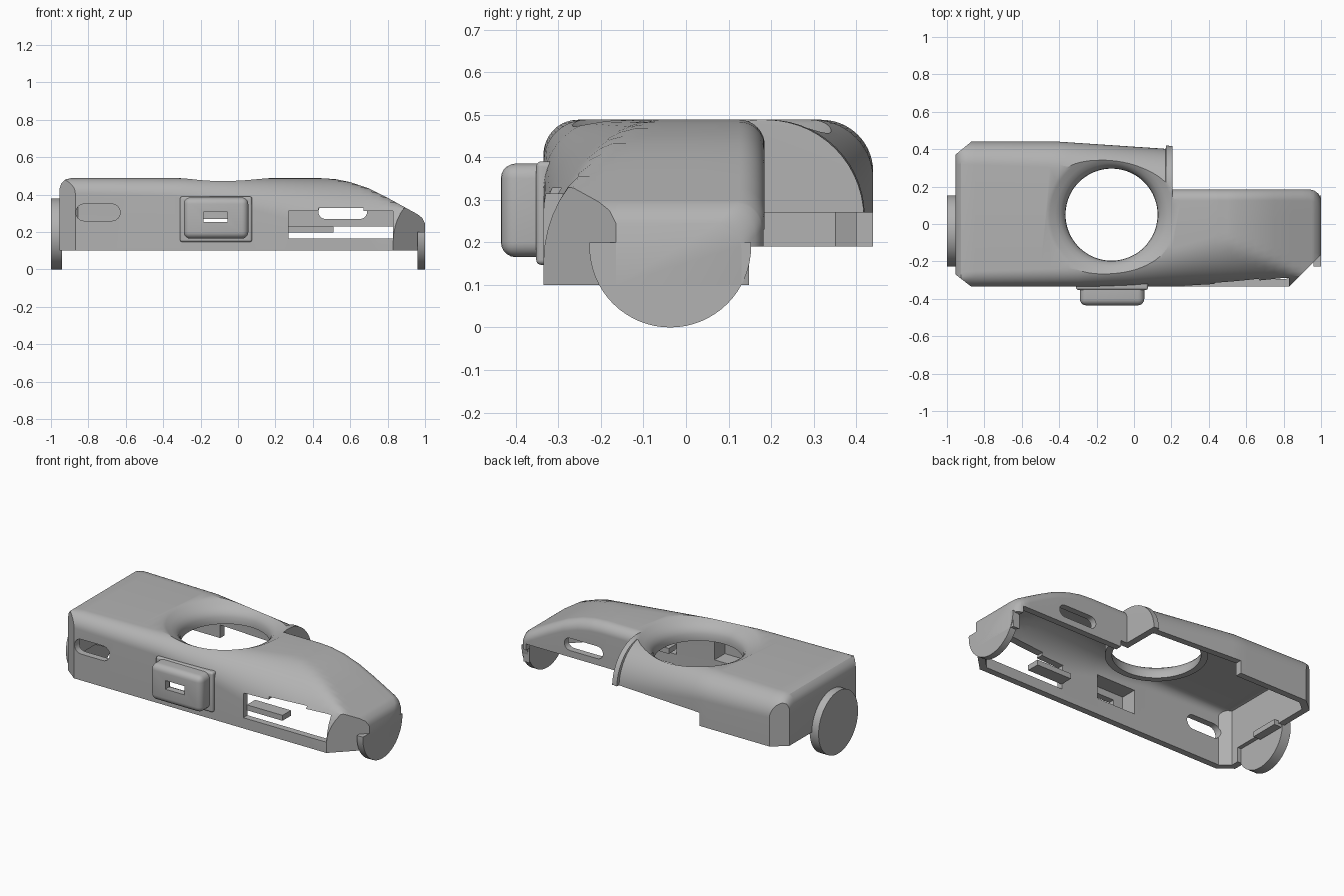
import bpy, bmesh, math
from mathutils import Vector

if "Cube" in bpy.data.objects:
    bpy.data.objects.remove(bpy.data.objects["Cube"], do_unlink=True)

WALL = 0.04
TOP = 0.488

grey = bpy.data.materials.new("matte grey")
grey.use_nodes = True
grey.diffuse_color = (0.45, 0.45, 0.45, 1)
grey.node_tree.nodes["Principled BSDF"].inputs["Base Color"].default_value = (0.45, 0.45, 0.45, 1)


def interp(table, x):
    if x <= table[0][0]:
        return table[0][1]
    for (x0, v0), (x1, v1) in zip(table, table[1:]):
        if x <= x1:
            return v0 + (v1 - v0) * (x - x0) / (x1 - x0)
    return table[-1][1]


def finish(name, bm):
    bmesh.ops.recalc_face_normals(bm, faces=bm.faces)
    mesh = bpy.data.meshes.new(name)
    bm.to_mesh(mesh)
    bm.free()
    mesh.materials.append(grey)
    obj = bpy.data.objects.new(name, mesh)
    bpy.context.collection.objects.link(obj)
    return obj


def slice_off(bm, point, normal):
    geom = bm.verts[:] + bm.edges[:] + bm.faces[:]
    bmesh.ops.bisect_plane(bm, geom=geom, plane_co=point, plane_no=normal, clear_outer=True)
    open_edges = [e for e in bm.edges if e.is_boundary]
    bmesh.ops.holes_fill(bm, edges=open_edges, sides=0)


def loft(name, rings, planes=()):
    bm = bmesh.new()
    rows = [[bm.verts.new(p) for p in ring] for ring in rings]
    n = len(rows[0])
    for a, b in zip(rows, rows[1:]):
        for i in range(n):
            j = (i + 1) % n
            bm.faces.new((a[i], a[j], b[j], b[i]))
    bm.faces.new(rows[0])
    bm.faces.new(rows[-1])
    for point, normal in planes:
        slice_off(bm, point, normal)
    return finish(name, bm)


def box(name, x, y, z, bevel=0):
    bm = bmesh.new()
    bmesh.ops.create_cube(bm, size=1)
    for v in bm.verts:
        v.co = [lo + (hi - lo) * (c + 0.5) for c, (lo, hi) in zip(v.co, (x, y, z))]
    if bevel:
        bmesh.ops.bevel(bm, geom=bm.edges[:], offset=bevel, segments=5, profile=0.5, affect='EDGES')
    return finish(name, bm)


def disc(name, x0, x1, planes=()):
    ring = [(-0.037 + 0.19 * math.cos(a), 0.19 + 0.19 * math.sin(a))
            for a in (math.tau * i / 64 for i in range(64))]
    return loft(name, [[(x, y, z) for y, z in ring] for x in (x0, x1)], planes)


def lathe(name, profile, sides=80):
    angles = [math.tau * i / sides for i in range(sides)]
    return loft(name, [[(-0.12 + r * math.cos(a), 0.05 + r * math.sin(a), z) for a in angles]
                       for r, z in profile])


def stadium(name, x, z, y):
    r = (z[1] - z[0]) / 2
    ring = []
    for cx, start in ((x[1] - r, -90), (x[0] + r, 90)):
        for i in range(13):
            a = math.radians(start + 15 * i)
            ring.append((cx + r * math.cos(a), z[0] + r + r * math.sin(a)))
    return loft(name, [[(px, py, pz) for px, pz in ring] for py in y])


def combine(target, tool, operation='DIFFERENCE'):
    mod = target.modifiers.new("combine", 'BOOLEAN')
    mod.operation = operation
    mod.solver = 'EXACT'
    mod.object = tool
    bpy.context.view_layer.objects.active = target
    bpy.ops.object.modifier_apply(modifier=mod.name)
    bpy.data.objects.remove(tool, do_unlink=True)


# Outline rules along the length
ROOF = [(-0.955, 0.43), (-0.945, 0.46), (-0.925, 0.48), (-0.895, TOP), (0.44, TOP), (0.52, 0.483),
        (0.6, 0.467), (0.7, 0.433), (0.8, 0.383), (0.9, 0.328), (0.96, 0.295), (0.985, 0.275), (1, 0.245)]
FRONT_ROUND = [(-0.955, 0.08), (-0.3, 0.1), (0, 0.15), (0.3, 0.23), (0.8, 0.38)]
FRONT_DROP = [(-0.955, 0.08), (-0.3, 0.1), (0, 0.15), (0.3, 0.23), (0.8, 0.335)]
BACK_ROUND = [(-0.955, 0.12), (-0.4, 0.14), (0.2, 0.23)]
BACK_LEFT = [(-0.955, 0.44), (-0.4, 0.44), (0.2, 0.4)]
BACK_RIGHT = [(0.94, 0.185), (0.965, 0.178), (0.985, 0.163), (1, 0.13)]


def section(x, inset, narrow, floor, n=14):
    roof = interp(ROOF, x) - inset
    front = -0.335 + inset
    back = interp(BACK_RIGHT if narrow else BACK_LEFT, x) - inset
    if not narrow and inset == 0 and x > 0.17:
        back += 0.018
    fy, fz = interp(FRONT_ROUND, x) - inset, interp(FRONT_DROP, x) - inset
    br = (0.06 if narrow else interp(BACK_ROUND, x)) - inset
    ring = [(x, front, floor)]
    for i in range(n + 1):
        a = math.pi / 2 * i / n
        z = TOP - inset - fz + fz * math.sin(a)
        ring.append((x, front + fy - fy * math.cos(a), min(z, roof)))
    for i in range(n + 1):
        a = math.pi / 2 * i / n
        ring.append((x, back - br + br * math.sin(a), roof - br + br * math.cos(a)))
    ring.append((x, back, floor))
    return ring


def hull(name, inset, floor):
    step = 0.205 - inset
    lo, hi = -0.955 + inset, 1 - inset
    marks = sorted({x for x, _ in ROOF + BACK_RIGHT} | {-0.85 + 0.05 * i for i in range(37)} | {0.169, 0.172})
    wide = [lo] + [x for x in marks if lo + 0.002 < x < step - 0.002] + [step]
    slim = [step + 0.001] + [x for x in marks if step + 0.004 < x < hi - 0.002] + [hi]
    rings = [section(x, inset, False, floor) for x in wide]
    rings += [section(x, inset, True, floor) for x in slim]
    planes = []
    for point, normal in (((0.83, -0.335, 0), (1, -1, 0)), ((-0.87, -0.335, 0), (-0.61, -0.79, 0)),
                          ((-0.87, 0.44, 0), (-0.63, 0.77, 0))):
        nrm = Vector(normal).normalized()
        planes.append((Vector(point) - nrm * inset, nrm))
    return loft(name, rings, planes)


# Outer body with the front socket housing
shell = hull("cover_shell", 0, 0.1)
combine(shell, box("housing_base", (-0.31, 0.075), (-0.352, -0.29), (0.147, 0.39), 0.012), 'UNION')
combine(shell, box("housing", (-0.29, 0.055), (-0.435, -0.25), (0.165, 0.385), 0.035), 'UNION')

# Hollow inside, leaving a collar around the round opening
cavity = hull("cavity", WALL, -0.1)
combine(cavity, lathe("collar_block", [(0.285, 0.37), (0.285, 0.6)]))
combine(shell, cavity)
combine(shell, lathe("opening", [(0.246, 0.05), (0.246, 0.385), (0.249, 0.41), (0.258, 0.43),
                                 (0.275, 0.449), (0.3, 0.465), (0.33, 0.48), (0.37, 0.5), (0.37, 0.6)]))

# Front openings
combine(shell, box("housing_hollow", (-0.25, 0.015), (-0.395, -0.25), (0.2, 0.35)))
combine(shell, box("socket_window", (-0.185, -0.055), (-0.5, -0.3), (0.255, 0.308)))
combine(shell, stadium("front_slot", (-0.867, -0.63), (0.26, 0.35), (-0.4, -0.25)))
combine(shell, box("front_window", (0.27, 0.83), (-0.4, -0.16), (0.165, 0.313)))
combine(shell, box("window_notch", (0.43, 0.67), (-0.4, -0.16), (0.3, 0.328)))

# Back slot and stepped lower edges
combine(shell, stadium("back_slot", (0.43, 0.69), (0.27, 0.345), (0.1, 0.25)))
combine(shell, box("back_edge_cut", (-0.4, 0.25), (0.12, 0.6), (0, 0.27)))
combine(shell, box("wide_edge_cut", (-1.1, -0.39), (0.12, 0.6), (0, 0.19)))
combine(shell, box("slim_edge_cut", (0.24, 0.95), (0.12, 0.6), (0, 0.23)))
combine(shell, box("corner_cut", (0.94, 1.1), (0.148, 0.6), (0, 0.19)))
combine(shell, box("end_cut", (-1.1, -0.85), (-0.2, 0.3), (0, 0.19)))

# End discs, the half one hanging below the sloped end
end_disc = disc("end_disc", -1, -0.94)
end_tab = disc("end_tab", 0.96, 1, [((0, 0, 0.2), (0, 0, 1))])

# Small inner ledges
window_ledge = box("window_ledge", (0.27, 0.51), (-0.3, -0.22), (0.197, 0.23))
end_ledge = box("end_ledge", (-0.935, -0.885), (-0.03, 0.15), (0.172, 0.205))

for obj in (shell, end_disc, end_tab, window_ledge, end_ledge):
    bpy.ops.object.select_all(action='DESELECT')
    obj.select_set(True)
    bpy.context.view_layer.objects.active = obj
    bpy.ops.object.shade_smooth_by_angle(angle=math.radians(30))
